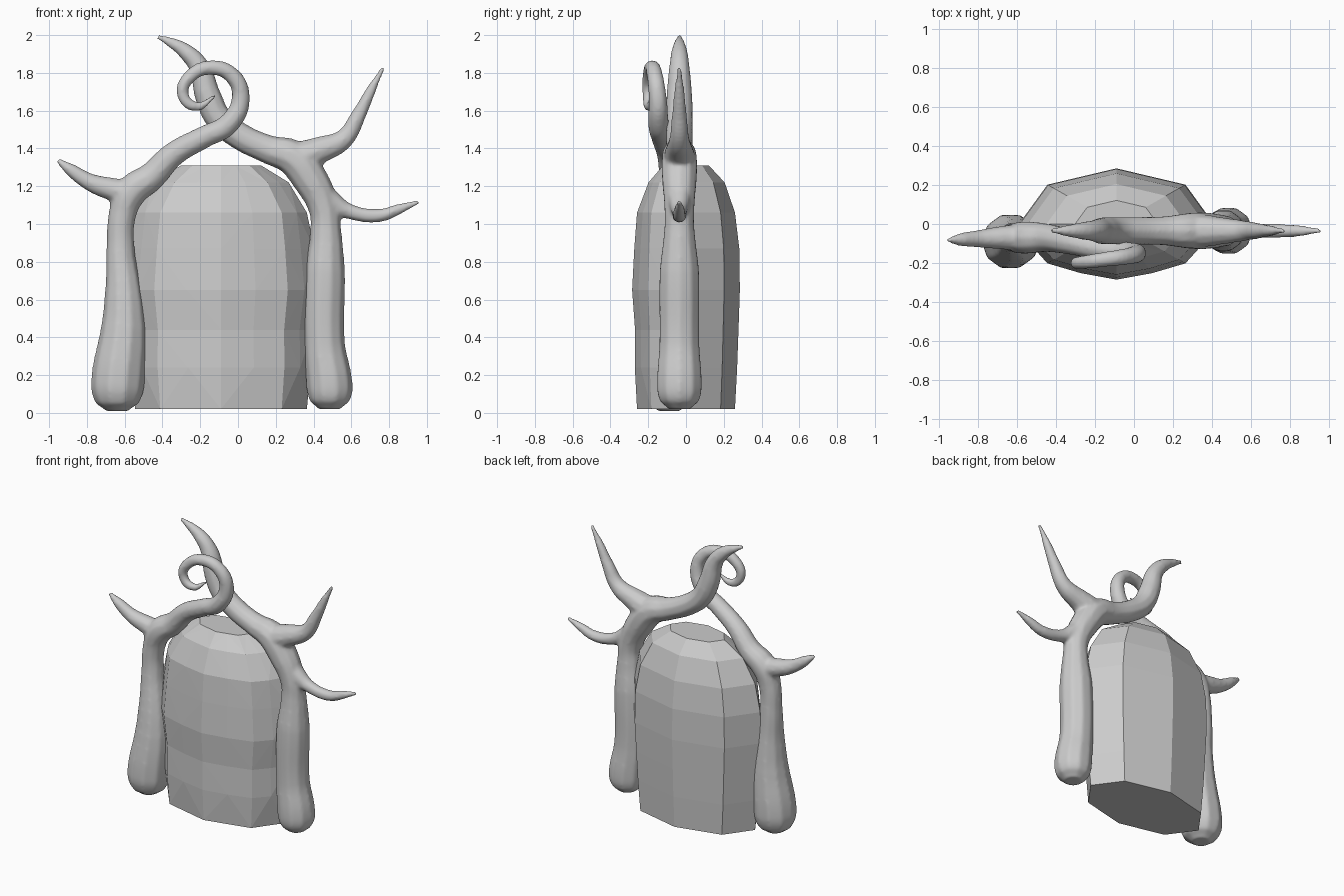
import bpy, bmesh
from math import sin, cos, pi


def branch_tree(name, paths, sides=3):
    """Sweep tapered tubes (x, y, z, radius) and fuse them into one smooth trunk."""
    cu = bpy.data.curves.new(name, 'CURVE')
    cu.dimensions = '3D'
    cu.bevel_depth = 1.0
    cu.bevel_resolution = sides
    cu.use_fill_caps = True
    cu.resolution_u = 8
    for path in paths:
        sp = cu.splines.new('BEZIER')
        sp.radius_interpolation = 'CARDINAL'
        sp.bezier_points.add(len(path) - 1)
        for bp, (x, y, z, r) in zip(sp.bezier_points, path):
            bp.co = (x, y, z)
            bp.radius = r
            bp.handle_left_type = bp.handle_right_type = 'AUTO'
    ob = bpy.data.objects.new(name, cu)
    bpy.context.collection.objects.link(ob)
    bpy.ops.object.select_all(action='DESELECT')
    ob.select_set(True)
    bpy.context.view_layer.objects.active = ob
    bpy.ops.object.convert(target='MESH')
    ob = bpy.context.view_layer.objects.active
    ob.name = name
    rm = ob.modifiers.new('fuse', 'REMESH')
    rm.mode = 'VOXEL'
    rm.voxel_size = 0.011
    rm.use_smooth_shade = True
    sm = ob.modifiers.new('soften', 'SMOOTH')
    sm.factor = 0.5
    sm.iterations = 8
    return ob


# Stone: eight-sided rounded slab, chipped into facets on the front
def build_stone():
    rings = [(0.02, 0.90), (0.24, 0.94), (0.44, 0.965), (0.65, 0.99),
             (0.87, 0.98), (1.06, 0.90), (1.22, 0.71), (1.31, 0.42)]
    n = 16
    bm = bmesh.new()
    rows = []
    for j, (z, s) in enumerate(rings):
        row = []
        for i in range(n):
            a = 2 * pi * i / n
            k = s if i % 2 == 0 else s * cos(pi / 8)
            inner = 0 < j < len(rings) - 1
            if 8 < i < 16 and inner:
                if i % 2 and j % 2:
                    k *= 1.035
                elif i % 2 == 0 and j % 2 == 0:
                    k *= 0.97
            row.append(bm.verts.new((-0.09 + 0.505 * k * cos(a), 0.288 * k * sin(a), z)))
        rows.append(row)
    for j in range(len(rows) - 1):
        for i in range(n):
            m = (i + 1) % n
            a, b, c, d = rows[j][i], rows[j][m], rows[j + 1][m], rows[j + 1][i]
            if i < 8:
                bm.faces.new((a, b, c, d))
            elif (i + j) % 2:
                bm.faces.new((a, b, d))
                bm.faces.new((b, c, d))
            else:
                bm.faces.new((a, b, c))
                bm.faces.new((a, c, d))
    bm.faces.new(rows[0][::-1])
    bm.faces.new(rows[-1])
    bmesh.ops.recalc_face_normals(bm, faces=bm.faces)
    me = bpy.data.meshes.new('stone')
    bm.to_mesh(me)
    bm.free()
    bpy.context.collection.objects.link(bpy.data.objects.new('stone', me))


build_stone()

# Left trunk with its spiral arm, plus a short side branch
branch_tree('left_trunk', [
    [(-0.64, -0.09, 0.01, 0.06), (-0.64, -0.09, 0.05, 0.115), (-0.637, -0.09, 0.15, 0.143),
     (-0.605, -0.085, 0.45, 0.122), (-0.607, -0.08, 0.65, 0.098), (-0.622, -0.07, 0.87, 0.076),
     (-0.612, -0.07, 1.05, 0.074), (-0.565, -0.07, 1.17, 0.085), (-0.46, -0.07, 1.25, 0.076),
     (-0.34, -0.09, 1.37, 0.066), (-0.18, -0.125, 1.46, 0.06), (-0.05, -0.145, 1.53, 0.057),
     (0.015, -0.15, 1.67, 0.049), (-0.03, -0.165, 1.785, 0.044), (-0.14, -0.18, 1.828, 0.04),
     (-0.25, -0.195, 1.785, 0.036), (-0.293, -0.2, 1.69, 0.032), (-0.225, -0.195, 1.622, 0.027),
     (-0.12, -0.18, 1.68, 0.01)],
    [(-0.57, -0.07, 1.16, 0.07), (-0.67, -0.07, 1.185, 0.062), (-0.78, -0.075, 1.22, 0.048),
     (-0.89, -0.08, 1.29, 0.034), (-0.955, -0.083, 1.338, 0.014)],
])

# Right trunk sweeping up to a horn, plus an upper and a lower side branch
Y = -0.035
branch_tree('right_trunk', [
    [(0.485, Y, 0.02, 0.06), (0.485, Y, 0.06, 0.105), (0.485, Y, 0.14, 0.123),
     (0.458, Y, 0.36, 0.11), (0.46, Y, 0.75, 0.108), (0.465, Y, 0.95, 0.085),
     (0.455, Y, 1.08, 0.082), (0.38, Y, 1.24, 0.095), (0.29, Y, 1.35, 0.095),
     (0.16, Y, 1.395, 0.077), (0.01, Y, 1.465, 0.073), (-0.1, Y, 1.555, 0.072),
     (-0.16, Y, 1.68, 0.07), (-0.205, Y, 1.83, 0.056), (-0.28, Y, 1.915, 0.043),
     (-0.37, Y, 1.968, 0.025), (-0.428, Y, 1.993, 0.013)],
    [(0.30, Y, 1.34, 0.09), (0.43, Y, 1.39, 0.074), (0.56, Y, 1.45, 0.054),
     (0.64, Y, 1.58, 0.04), (0.71, Y, 1.72, 0.026), (0.77, Y, 1.83, 0.012)],
    [(0.41, Y, 1.17, 0.085), (0.49, Y, 1.12, 0.063), (0.58, Y, 1.07, 0.043),
     (0.75, Y, 1.045, 0.036), (0.85, Y, 1.078, 0.029), (0.958, Y, 1.118, 0.013)],
])
